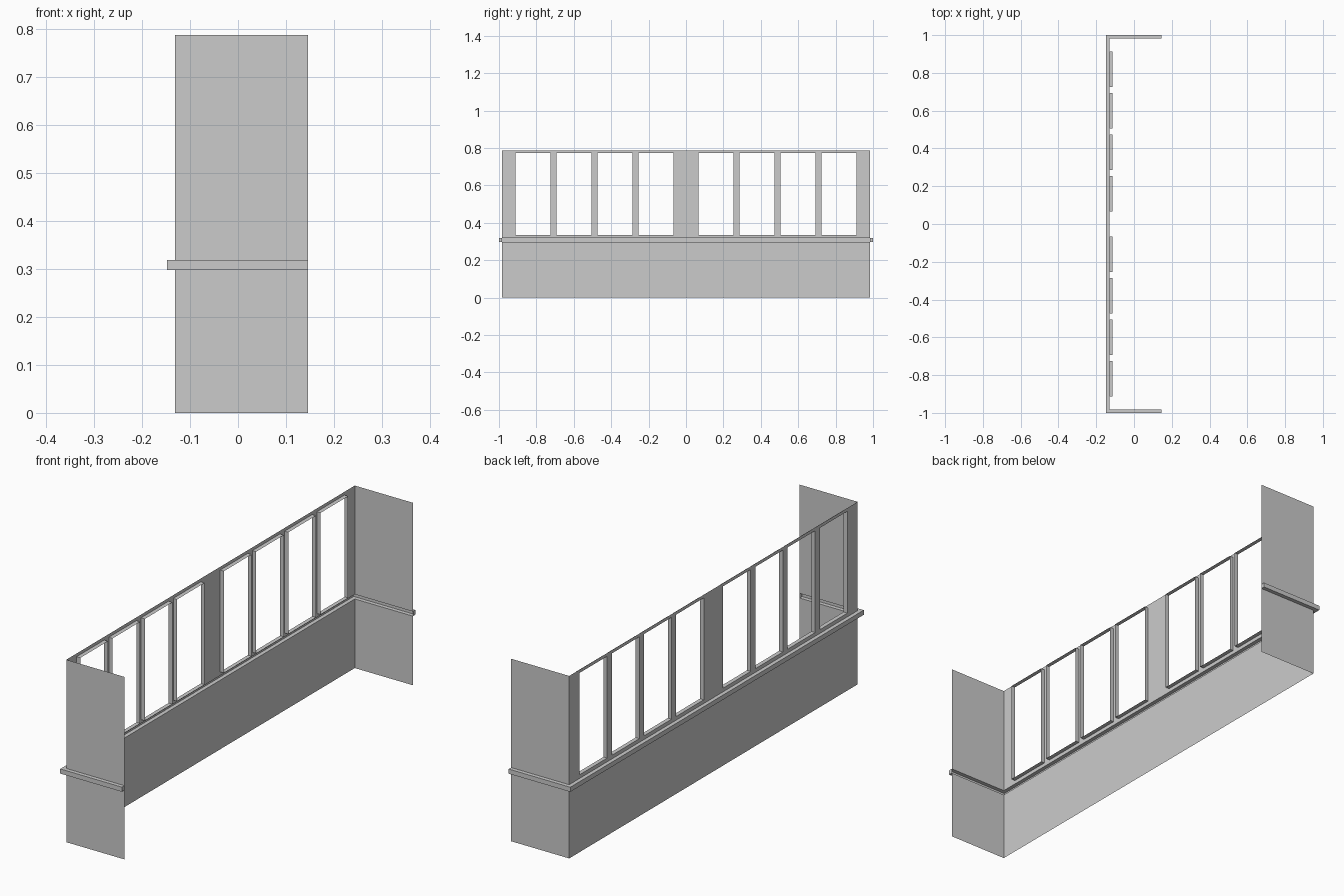
import bpy
import bmesh

cube = bpy.data.objects.get("Cube")
if cube:
    bpy.data.objects.remove(cube, do_unlink=True)

GREY = (0.6, 0.6, 0.6, 1.0)
mat = bpy.data.materials.new("plain grey")
mat.use_nodes = True
mat.diffuse_color = GREY
mat.node_tree.nodes["Principled BSDF"].inputs["Base Color"].default_value = GREY

# Main dimensions
WALL_X, OPEN_X, END_Y = -0.131, 0.146, 0.983
HEIGHT, TRIM_LOW, TRIM_HIGH, TRIM_OUT = 0.787, 0.298, 0.318, 0.017
WIN_LOW, WIN_HIGH, WIN_DEPTH = 0.334, 0.773, 0.018
WIN_FIRST, WIN_STEP, WIN_WIDTH = 0.066, 0.2195, 0.188


def finish(name, bm):
    bmesh.ops.remove_doubles(bm, verts=bm.verts, dist=0.0001)
    mesh = bpy.data.meshes.new(name)
    bm.to_mesh(mesh)
    bm.free()
    mesh.materials.append(mat)
    obj = bpy.data.objects.new(name, mesh)
    bpy.context.collection.objects.link(obj)
    return obj


def quad(bm, *points):
    return bm.faces.new([bm.verts.new(p) for p in points])


# Long wall: a grid of panels, open at the trim groove and the windows
windows = []
for i in range(4):
    a = WIN_FIRST + i * WIN_STEP
    windows += [(a, a + WIN_WIDTH), (-a - WIN_WIDTH, -a)]
y_cuts = sorted([-END_Y, END_Y] + [y for pair in windows for y in pair])
z_cuts = [0, TRIM_LOW, TRIM_HIGH, WIN_LOW, WIN_HIGH, HEIGHT]

bm = bmesh.new()
for col, (y0, y1) in enumerate(zip(y_cuts, y_cuts[1:])):
    for z0, z1 in zip(z_cuts, z_cuts[1:]):
        is_window = z0 == WIN_LOW and col % 2 == 1
        if z0 != TRIM_LOW and not is_window:
            quad(bm, (WALL_X, y0, z0), (WALL_X, y0, z1),
                 (WALL_X, y1, z1), (WALL_X, y1, z0))
bmesh.ops.remove_doubles(bm, verts=bm.verts, dist=0.0001)
flat_edges = [e for e in bm.edges if len(e.link_faces) == 2]
bmesh.ops.dissolve_limit(bm, angle_limit=0.01, verts=bm.verts, edges=flat_edges)
finish("window_wall", bm)

# Window linings: thin open sleeves reaching inward
bm = bmesh.new()
x0, x1 = WALL_X, WALL_X + WIN_DEPTH
for y0, y1 in windows:
    ring = [(y0, WIN_LOW), (y1, WIN_LOW), (y1, WIN_HIGH), (y0, WIN_HIGH)]
    for (ya, za), (yb, zb) in zip(ring, ring[1:] + ring[:1]):
        quad(bm, (x0, ya, za), (x0, yb, zb), (x1, yb, zb), (x1, ya, za))
finish("window_linings", bm)

# End walls: a panel below and above the trim
for name, side in (("front_end_wall", -1), ("back_end_wall", 1)):
    bm = bmesh.new()
    y = side * END_Y
    for z0, z1 in ((0, TRIM_LOW), (TRIM_HIGH, HEIGHT)):
        face = quad(bm, (WALL_X, y, z0), (OPEN_X, y, z0),
                    (OPEN_X, y, z1), (WALL_X, y, z1))
        if side > 0:
            face.normal_flip()
    finish(name, bm)


# Trim rail: a hollow ledge pushed outward around the three walls
def path(offset):
    x, y = WALL_X - offset, END_Y + offset
    return [(OPEN_X, -y), (x, -y), (x, y), (OPEN_X, y)]


inner, outer = path(0), path(TRIM_OUT)
bm = bmesh.new()
for i in range(3):
    a, b, c, d = inner[i], inner[i + 1], outer[i + 1], outer[i]
    quad(bm, (*a, TRIM_HIGH), (*b, TRIM_HIGH), (*c, TRIM_HIGH), (*d, TRIM_HIGH))
    quad(bm, (*d, TRIM_LOW), (*c, TRIM_LOW), (*b, TRIM_LOW), (*a, TRIM_LOW))
    quad(bm, (*d, TRIM_HIGH), (*c, TRIM_HIGH), (*c, TRIM_LOW), (*d, TRIM_LOW))
for i in (0, 3):
    quad(bm, (*inner[i], TRIM_LOW), (*inner[i], TRIM_HIGH),
         (*outer[i], TRIM_HIGH), (*outer[i], TRIM_LOW))
bmesh.ops.remove_doubles(bm, verts=bm.verts, dist=0.0001)
bmesh.ops.recalc_face_normals(bm, faces=bm.faces)
finish("trim_rail", bm)
